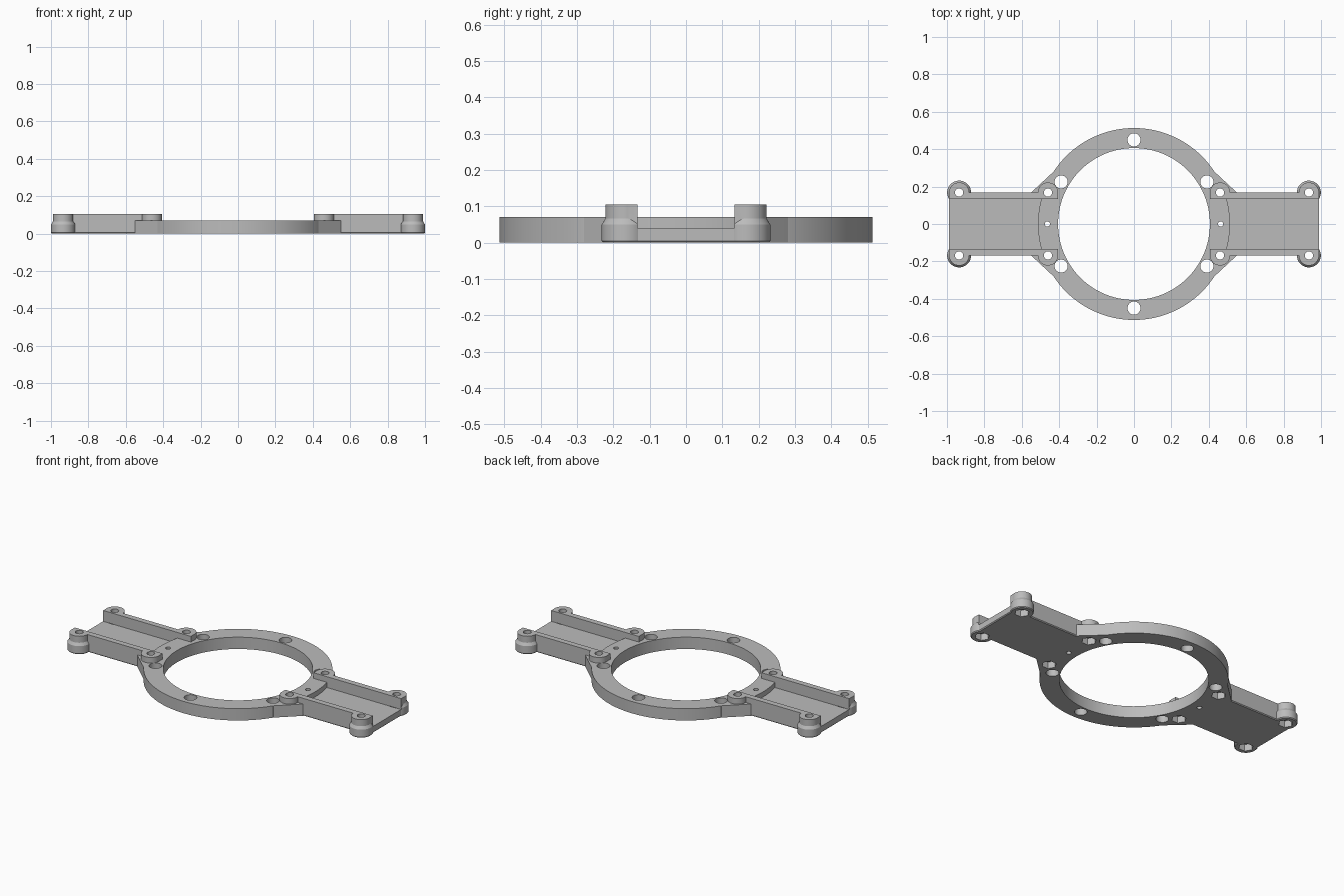
import bpy, bmesh, math

default = bpy.data.objects.get("Cube")
if default:
    bpy.data.objects.remove(default, do_unlink=True)

grey = bpy.data.materials.new("light_grey")
grey.use_nodes = True
COLOUR = (0.5, 0.5, 0.5, 1)
grey.diffuse_color = COLOUR
grey.node_tree.nodes["Principled BSDF"].inputs["Base Color"].default_value = COLOUR

BOLT_Y = 0.168       # bolt line of the arms
INNER_X, OUTER_X = 0.46, 0.935
ARM_END, ARM_START = 0.988, 0.407
TOP, RING_TOP, FLOOR = 0.105, 0.071, 0.04
CHAMFER = 0.005


def circle(x, y, r, n=48):
    return [(x + r * math.cos(2 * math.pi * i / n),
             y + r * math.sin(2 * math.pi * i / n)) for i in range(n)]


def rect(x0, x1, y):
    return [(x0, -y), (x1, -y), (x1, y), (x0, y)]


def loft(name, *layers):
    """Solid through (outline, z) layers, all with the same point count."""
    bm = bmesh.new()
    rings = [[bm.verts.new((x, y, z)) for x, y in pts] for pts, z in layers]
    n = len(rings[0])
    bm.faces.new(list(reversed(rings[0])))
    bm.faces.new(rings[-1])
    for low, high in zip(rings, rings[1:]):
        for i in range(n):
            j = (i + 1) % n
            bm.faces.new((low[i], low[j], high[j], high[i]))
    bmesh.ops.recalc_face_normals(bm, faces=bm.faces)
    mesh = bpy.data.meshes.new(name)
    bm.to_mesh(mesh)
    bm.free()
    mesh.materials.append(grey)
    obj = bpy.data.objects.new(name, mesh)
    bpy.context.collection.objects.link(obj)
    return obj


def combine(target, tool, operation):
    """Apply a boolean and remove the used tool."""
    tool.hide_render = True
    mod = target.modifiers.new("combine", 'BOOLEAN')
    mod.operation, mod.solver, mod.object = operation, 'EXACT', tool
    bpy.context.view_layer.objects.active = target
    bpy.ops.object.modifier_apply(modifier=mod.name)
    bpy.data.objects.remove(tool, do_unlink=True)


def drill(target, x, y, r, n=32, top=0.3):
    combine(target, loft("drill", (circle(x, y, r, n), -0.1),
                         (circle(x, y, r, n), top)), 'DIFFERENCE')


def make_arm():
    # Bar with a chamfered lower edge
    bar = rect(ARM_START, ARM_END, BOLT_Y)
    arm = loft("arm", (rect(ARM_START, ARM_END - CHAMFER, BOLT_Y - CHAMFER), 0),
               (bar, CHAMFER), (bar, TOP))
    # Flared root blending the bar into the ring
    half = [(0.40, 0.28), (0.43, 0.28), (0.50, 0.215), (0.55, BOLT_Y)]
    flare = half + [(x, -y) for x, y in reversed(half)]
    combine(arm, loft("flare", (flare, 0), (flare, RING_TOP)), 'UNION')
    # Screw bosses
    for y in (BOLT_Y, -BOLT_Y):
        boss = circle(INNER_X, y, 0.054)
        combine(arm, loft("inner_boss", (boss, 0.02), (boss, TOP)), 'UNION')
        steps = [(0.064 - CHAMFER, 0), (0.064, CHAMFER), (0.064, 0.05),
                 (0.054, 0.066), (0.054, TOP)]
        combine(arm, loft("outer_boss", *[(circle(OUTER_X, y, r), z)
                                          for r, z in steps]), 'UNION')
    # Open channel between the side walls
    slot = rect(0.3, 1.1, 0.134)
    combine(arm, loft("channel", (slot, FLOOR), (slot, 0.2)), 'DIFFERENCE')
    return arm


# Ring with two opposite arms
bracket = loft("ring_bracket", (circle(0, 0, 0.513, 128), 0),
               (circle(0, 0, 0.513, 128), RING_TOP))
for angle in (0, math.pi):
    arm = make_arm()
    arm.rotation_euler.z = angle
    bpy.context.view_layer.update()
    combine(bracket, arm, 'UNION')

# Central bore and the six ring holes
drill(bracket, 0, 0, 0.406, 128)
for i in range(6):
    a = math.radians(30 + 60 * i)
    drill(bracket, 0.45 * math.cos(a), 0.45 * math.sin(a), 0.035)

# Screw holes, nut pockets underneath, and small pilot holes
for side in (1, -1):
    drill(bracket, side * 0.463, 0, 0.014, 24)
    for x in (INNER_X, OUTER_X):
        for y in (BOLT_Y, -BOLT_Y):
            drill(bracket, side * x, y, 0.022)
            drill(bracket, side * x, y, 0.041, 6, 0.04)

bpy.ops.object.select_all(action='DESELECT')
bracket.select_set(True)
bpy.context.view_layer.objects.active = bracket
bpy.ops.object.shade_smooth_by_angle(angle=math.radians(25))
